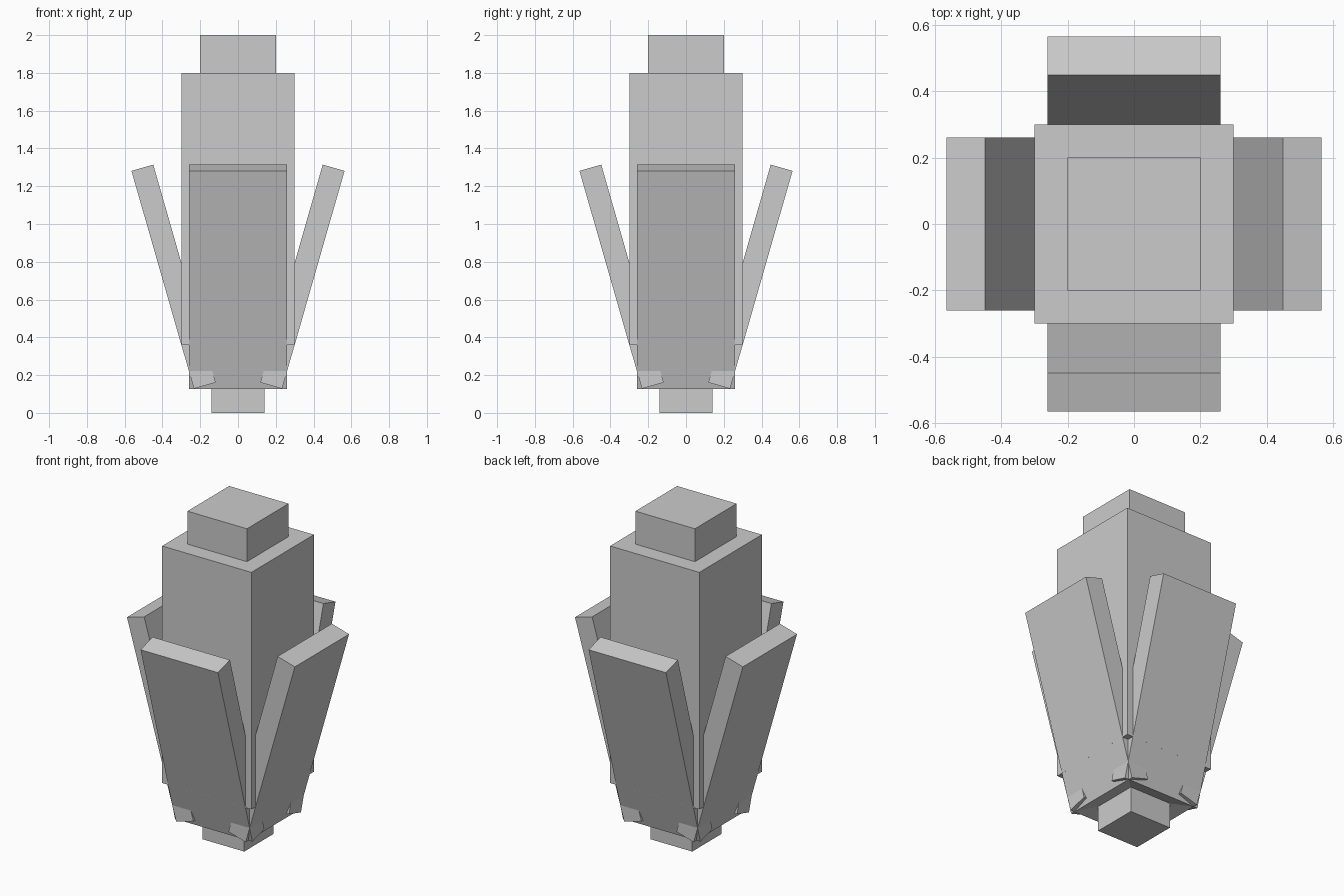
import bpy
import math
from mathutils import Matrix, Vector

if "Cube" in bpy.data.objects:
    bpy.data.objects.remove(bpy.data.objects["Cube"])

grey = bpy.data.materials.new("light_grey")
grey.diffuse_color = (0.6, 0.6, 0.6, 1)
grey.use_nodes = True
grey.node_tree.nodes["Principled BSDF"].inputs["Base Color"].default_value = grey.diffuse_color


def box(name, size, matrix):
    """Box of the given size, placed by a matrix."""
    bpy.ops.mesh.primitive_cube_add(size=1)
    ob = bpy.context.object
    ob.name = name
    ob.data.transform(matrix @ Matrix.Diagonal((*size, 1)))
    ob.data.materials.append(grey)
    return ob


def upright(name, width, z0, z1):
    """Square column between two heights."""
    box(name, (width, width, z1 - z0), Matrix.Translation((0, 0, (z0 + z1) / 2)))


# Central column: stem, body and stepped tip
upright("stem", 0.28, 0.0, 0.36)
upright("body", 0.60, 0.36, 1.80)
upright("tip", 0.40, 1.80, 2.00)

# Four husk leaves leaning outwards
lean = Matrix.Translation(Vector((0.341, 0, 0.721))) @ Matrix.Rotation(math.radians(16), 4, 'Y')
for i, side in enumerate(("right", "back", "left", "front")):
    turn = Matrix.Rotation(i * math.pi / 2, 4, 'Z')
    box(side + "_leaf", (0.12, 0.52, 1.2), turn @ lean)
